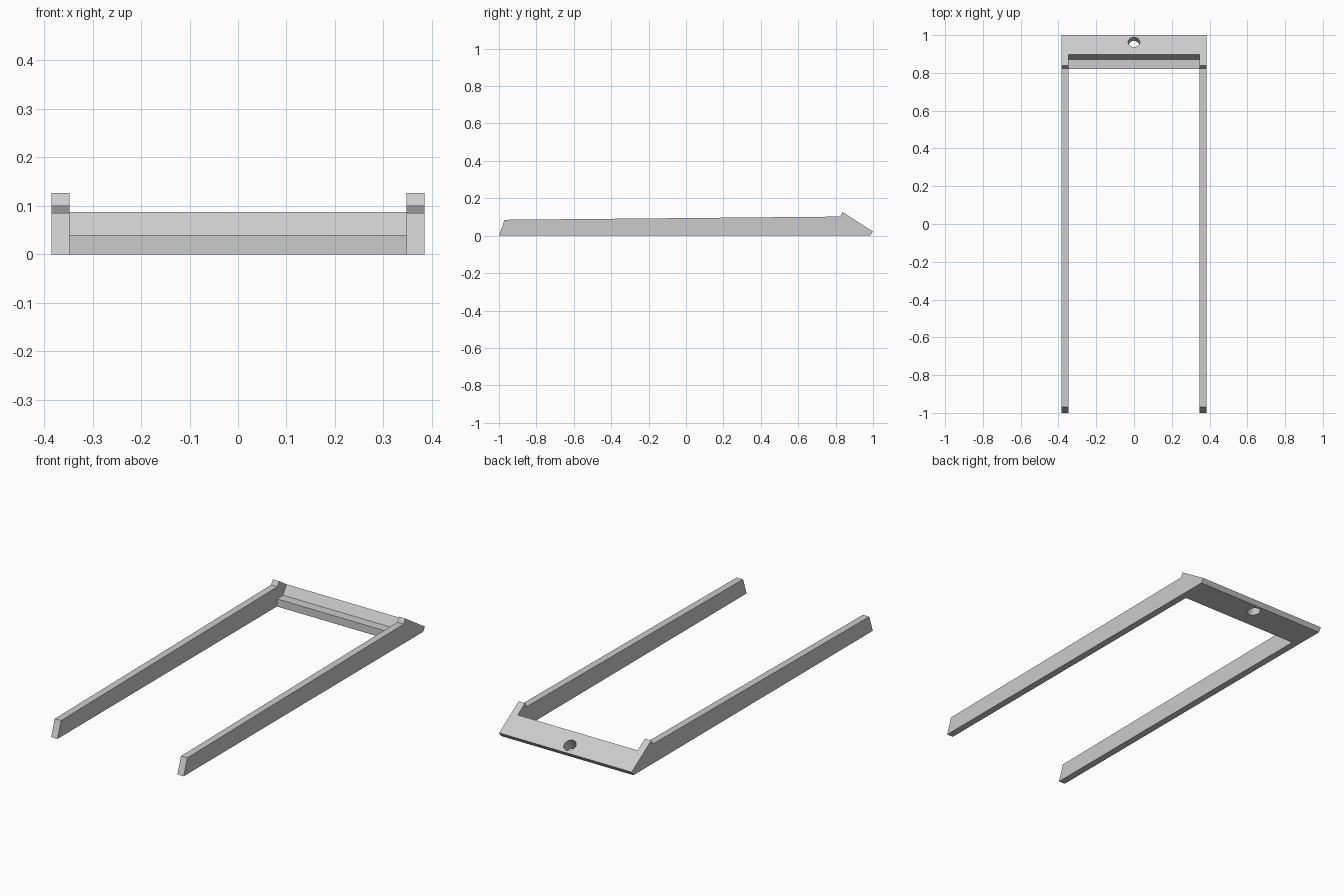
import bpy, bmesh, math
from mathutils import Vector

cube = bpy.data.objects.get("Cube")
if cube:
    bpy.data.objects.remove(cube, do_unlink=True)

HALF_WIDTH = 0.385
INNER = 0.348

grey = bpy.data.materials.new("light_grey")
grey.use_nodes = True
colour = (0.6, 0.6, 0.6, 1)
grey.diffuse_color = colour
grey.node_tree.nodes["Principled BSDF"].inputs["Base Color"].default_value = colour


def add_object(name, bm):
    bmesh.ops.recalc_face_normals(bm, faces=bm.faces)
    mesh = bpy.data.meshes.new(name)
    bm.to_mesh(mesh)
    bm.free()
    mesh.materials.append(grey)
    obj = bpy.data.objects.new(name, mesh)
    bpy.context.collection.objects.link(obj)
    return obj


def extrude_profile(name, profile, half_width):
    """Extrude a (y, z) side profile across x."""
    bm = bmesh.new()
    face = bm.faces.new([bm.verts.new((-half_width, y, z)) for y, z in profile])
    ext = bmesh.ops.extrude_face_region(bm, geom=[face])["geom"]
    verts = [v for v in ext if isinstance(v, bmesh.types.BMVert)]
    bmesh.ops.translate(bm, verts=verts, vec=(2 * half_width, 0, 0))
    return add_object(name, bm)


def cut(target, cutter):
    cutter.hide_render = True
    mod = target.modifiers.new("cut", "BOOLEAN")
    mod.operation = "DIFFERENCE"
    mod.solver = "EXACT"
    mod.object = cutter
    bpy.context.view_layer.objects.active = target
    bpy.ops.object.modifier_apply(modifier=mod.name)
    bpy.data.objects.remove(cutter, do_unlink=True)


# Whole frame as one side profile: tapered arms, raised lip, sloping back
peak, tail = Vector((0.838, 0.126)), Vector((1.0, 0.022))
frame = extrude_profile("u_frame", [
    (-1, 0), (-0.97, 0.085), (0.824, 0.102), peak, tail, (0.985, 0)], HALF_WIDTH)

# Opening between the arms, leaving the stepped crossbar
opening = extrude_profile("opening_cutter", [
    (-1.1, -0.1), (0.82, -0.1), (0.82, 0.04), (0.87, 0.04),
    (0.93, 0.14), (0.93, 0.3), (-1.1, 0.3)], INNER)
cut(frame, opening)

# Round hole drilled square to the sloping back
bm = bmesh.new()
bmesh.ops.create_cone(bm, cap_ends=True, segments=32, radius1=0.031, radius2=0.031, depth=0.4)
hole = add_object("hole_cutter", bm)
slope = tail - peak
hole.rotation_euler.x = math.atan2(slope.y, slope.x)
hole.location = (0, 0.963, 0.046)
bpy.context.view_layer.update()
cut(frame, hole)

# Smooth the hole wall, keep the rest crisp
frame.select_set(True)
bpy.context.view_layer.objects.active = frame
bpy.ops.object.shade_smooth_by_angle(angle=math.radians(20))
